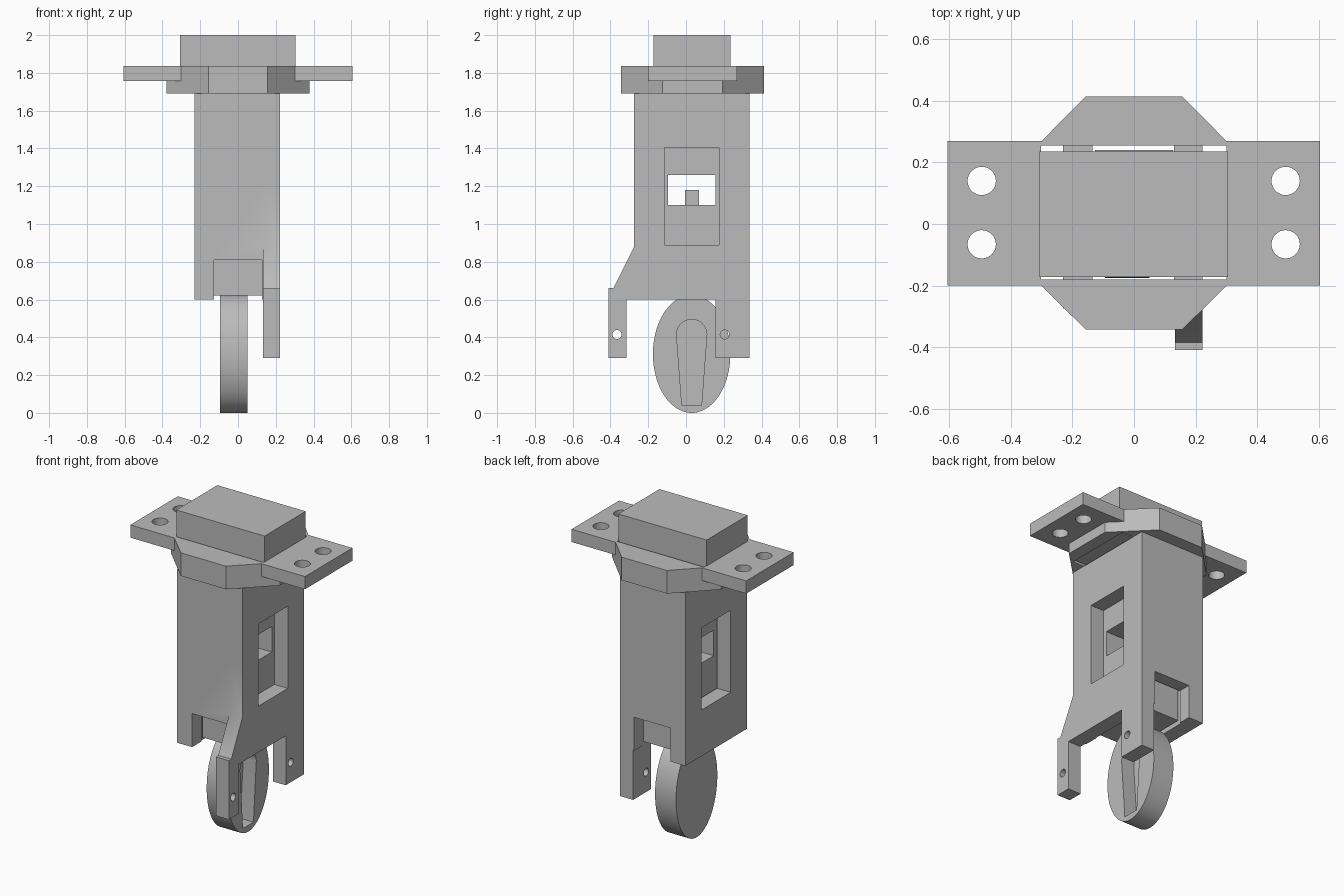
import bpy, bmesh, math
from mathutils import Vector

if "Cube" in bpy.data.objects:
    bpy.data.objects.remove(bpy.data.objects["Cube"])

grey = bpy.data.materials.new("plain_grey")
grey.diffuse_color = (0.5, 0.5, 0.5, 1)
grey.use_nodes = True
grey.node_tree.nodes["Principled BSDF"].inputs["Base Color"].default_value = grey.diffuse_color


def prism(name, pts, axis, lo, hi):
    """Extrude a 2D profile along x (points are y,z) or z (points are x,y)."""
    bm = bmesh.new()
    place = (lambda a, b: (lo, a, b)) if axis == "x" else (lambda a, b: (a, b, lo))
    face = bm.faces.new([bm.verts.new(place(a, b)) for a, b in pts])
    out = bmesh.ops.extrude_face_region(bm, geom=[face])
    step = Vector((hi - lo, 0, 0)) if axis == "x" else Vector((0, 0, hi - lo))
    bmesh.ops.translate(bm, vec=step,
                        verts=[v for v in out["geom"] if isinstance(v, bmesh.types.BMVert)])
    bmesh.ops.recalc_face_normals(bm, faces=bm.faces)
    mesh = bpy.data.meshes.new(name)
    bm.to_mesh(mesh)
    bm.free()
    mesh.materials.append(grey)
    ob = bpy.data.objects.new(name, mesh)
    bpy.context.collection.objects.link(ob)
    return ob


def box(name, x0, x1, y0, y1, z0, z1):
    return prism(name, [(x0, y0), (x1, y0), (x1, y1), (x0, y1)], "z", z0, z1)


def ellipse(a, b, ra, rb, n):
    return [(a + ra * math.cos(2 * math.pi * i / n), b + rb * math.sin(2 * math.pi * i / n))
            for i in range(n)]


def combine(ob, other, op="DIFFERENCE"):
    mod = ob.modifiers.new("bool", "BOOLEAN")
    mod.operation, mod.object, mod.solver = op, other, "EXACT"
    bpy.context.view_layer.objects.active = ob
    bpy.ops.object.modifier_apply(modifier=mod.name)
    bpy.data.objects.remove(other, do_unlink=True)


def smooth(ob):
    bpy.ops.object.select_all(action="DESELECT")
    ob.select_set(True)
    bpy.context.view_layer.objects.active = ob
    bpy.ops.object.shade_smooth_by_angle(angle=math.radians(30))


# Housing tube with the two-legged side plate
housing = box("housing", -0.23, 0.223, -0.275, 0.335, 0.6, 1.69)
side = prism("side_plate", [(-0.275, 0.88), (-0.385, 0.66), (-0.41, 0.66), (-0.41, 0.29),
                            (-0.315, 0.29), (-0.315, 0.6), (0.155, 0.6), (0.155, 0.29),
                            (0.335, 0.29), (0.335, 1.2), (-0.275, 1.2)], "x", 0.133, 0.223)
combine(housing, side, "UNION")
# Inner bore, side windows, notches and pin holes
combine(housing, box("bore", -0.135, 0.13, -0.18, 0.255, 0.2, 1.8))
combine(housing, box("window", -0.4, 0.4, -0.115, 0.175, 0.89, 1.405))
combine(housing, box("notch", -0.126, 0.126, -0.5, 0.5, 0.5, 0.81))
for y in (-0.365, 0.205):
    combine(housing, prism("pin_hole", ellipse(y, 0.415, 0.024, 0.024, 24), "x", 0.1, 0.3))
smooth(housing)

# Octagonal collar with mounting ears
collar = prism("mounting_collar", [(-0.157, -0.343), (0.157, -0.343), (0.378, -0.125),
                                   (0.378, 0.192), (0.157, 0.414), (-0.157, 0.414),
                                   (-0.378, 0.192), (-0.378, -0.125)], "z", 1.692, 1.837)
combine(collar, box("ears", -0.607, 0.605, -0.2, 0.27, 1.757, 1.837), "UNION")
combine(collar, box("opening", -0.303, 0.3, -0.18, 0.255, 1.6, 1.9))
for x in (-0.495, 0.493):
    for y in (0.14, -0.066):
        combine(collar, prism("screw_hole", ellipse(x, y, 0.046, 0.046, 32), "z", 1.6, 1.9))
smooth(collar)

# Sliding plunger with cap and cross window
plunger = box("plunger", -0.126, 0.126, -0.172, 0.24, 0.622, 1.8)
combine(plunger, box("cross_window", -0.3, 0.3, -0.095, 0.155, 1.1, 1.26))
cap = box("plunger_cap", -0.308, 0.305, -0.172, 0.235, 1.7, 2.0)
stop = box("window_stop", -0.04, 0.04, -0.005, 0.07, 1.09, 1.18)

# Oval wheel with a tapered pocket on the right side
wheel = prism("wheel", ellipse(0.03, 0.312, 0.205, 0.312, 96), "x", -0.095, 0.05)
pocket = [(-0.022, 0.04), (0.082, 0.04)]
pocket += [(0.03 + 0.08 * math.cos(math.pi * i / 16), 0.415 + 0.08 * math.sin(math.pi * i / 16))
           for i in range(17)]
combine(wheel, prism("pocket", pocket, "x", -0.04, 0.1))
smooth(wheel)
